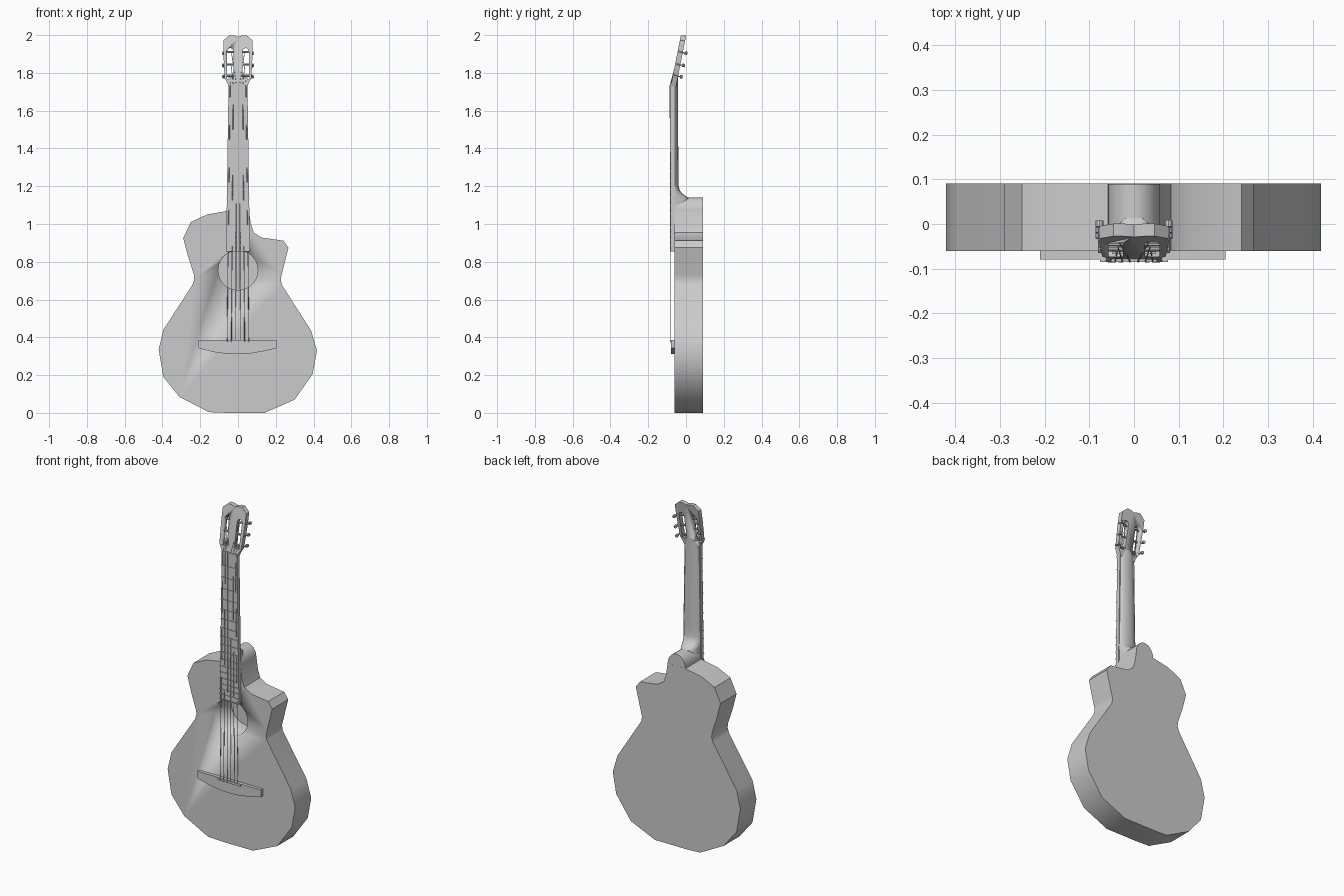
import bpy, bmesh, math
from mathutils import Vector

if "Cube" in bpy.data.objects:
    bpy.data.objects.remove(bpy.data.objects["Cube"])


def finish(name, bm, smooth=True):
    bmesh.ops.recalc_face_normals(bm, faces=bm.faces)
    me = bpy.data.meshes.new(name)
    bm.to_mesh(me)
    bm.free()
    ob = bpy.data.objects.new(name, me)
    bpy.context.collection.objects.link(ob)
    if smooth:
        bpy.ops.object.select_all(action='DESELECT')
        bpy.context.view_layer.objects.active = ob
        ob.select_set(True)
        bpy.ops.object.shade_smooth_by_angle(angle=math.radians(35))
    return ob


def loft(name, rings):
    bm = bmesh.new()
    loops = [[bm.verts.new(p) for p in ring] for ring in rings]
    n = len(loops[0])
    for a, b in zip(loops, loops[1:]):
        for i in range(n):
            j = (i + 1) % n
            bm.faces.new((a[i], a[j], b[j], b[i]))
    bm.faces.new(loops[0])
    bm.faces.new(loops[-1])
    return finish(name, bm)


def prism(name, pts, y0, y1, lean=lambda z: 0.0):
    """Extrude an x-z outline along y, optionally leaning with height."""
    return loft(name, [[(x, y + lean(z), z) for x, z in pts] for y in (y0, y1)])


def box(name, x, y, z):
    return prism(name, [(x[0], z[0]), (x[1], z[0]), (x[1], z[1]), (x[0], z[1])], *y)


def rod(name, a, b, r, sides=10):
    a, b = Vector(a), Vector(b)
    bm = bmesh.new()
    bmesh.ops.create_cone(bm, cap_ends=True, segments=sides, radius1=r, radius2=r,
                          depth=(b - a).length)
    rot = (b - a).to_track_quat('Z', 'Y')
    for v in bm.verts:
        v.co = rot @ v.co + (a + b) / 2
    return finish(name, bm)


def cut(ob, cutter):
    m = ob.modifiers.new("cut", 'BOOLEAN')
    m.object, m.solver, m.operation = cutter, 'EXACT', 'DIFFERENCE'
    bpy.context.view_layer.update()
    bpy.ops.object.select_all(action='DESELECT')
    bpy.context.view_layer.objects.active = ob
    ob.select_set(True)
    # the cut goes before the smoothing so that edges stay sharp
    bpy.ops.object.modifier_move_to_index(modifier=m.name, index=0)
    bpy.ops.object.modifier_apply(modifier=m.name)
    bpy.data.objects.remove(cutter)


# body with cutaway on the right shoulder
outline = [(-.155, .004), (-.31, .085), (-.395, .19), (-.42, .335), (-.395, .44),
           (-.24, .68), (-.231, .71), (-.234, .735), (-.265, .83), (-.29, .925),
           (-.25, 1.01), (-.165, 1.05), (-.055, 1.07), (.058, 1.07), (.068, 1.0),
           (.083, .955), (.125, .928), (.24, .912), (.267, .875), (.232, .735),
           (.226, .71), (.231, .68), (.387, .435), (.418, .33), (.395, .205),
           (.3, .07), (.14, 0), (-.06, 0)]
body = prism("body", outline, -.06, .09)

# sound hole
hole = [(.105 * math.cos(i * math.tau / 28), .755 + .105 * math.sin(i * math.tau / 28))
        for i in range(28)]
cut(body, prism("hole_cutter", hole, -.1, .086))

# heel tongue carried up from the back of the body
arc = [(.058 * math.cos(i * math.pi / 14), 1.07 + .07 * math.sin(i * math.pi / 14))
       for i in range(15)]
prism("heel", [(-.058, 1.0), (.058, 1.0)] + arc, -.055, .0895)

# rounded neck flaring into the heel: height, half width, depth
sections = [(1.775, .049, .024), (1.72, .049, .024), (1.25, .056, .027), (1.2, .057, .028),
            (1.18, .057, .033), (1.163, .057, .046), (1.148, .056, .064),
            (1.137, .054, .085), (1.05, .054, .09)]
loft("neck", [[(w * math.cos(t * math.pi / 14), -.067 + d * math.sin(t * math.pi / 14), z)
               for t in range(15)] for z, w, d in sections])

# fingerboard, nut and frets
prism("fingerboard", [(-.063, .855), (.063, .855), (.05, 1.735), (-.05, 1.735)], -.081, -.058)
box("nut", (-.05, .05), (-.085, -.062), (1.728, 1.74))
SADDLE, SCALE = .38, 1.35
for n in range(1, 19):
    z = SADDLE + SCALE / 2 ** (n / 12)
    w = .064 - .013 * (z - .855) / .88
    box(f"fret_{n}", (-w, w), (-.085, -.079), (z - .002, z + .002))

# bridge and saddle
prism("bridge", [(-.21, .385), (-.21, .343), (-.13, .322), (-.04, .311), (.04, .311),
                 (.13, .325), (.205, .343), (.205, .385)], -.079, -.058)
box("saddle", (-.076, .076), (-.085, -.075), (.372, .384))


# leaning slotted headstock
def lean(z):
    return max(0, z - 1.73) * .2


half = [(.05, 1.725), (.053, 1.74), (.071, 1.772), (.077, 1.9), (.077, 1.972), (.046, 1.999)]
head = half + [(.02, 1.998), (0, 1.99), (-.02, 1.998)] + [(-x, z) for x, z in reversed(half)]
headstock = prism("headstock", head, -.081, -.053, lean)
for s in (-1, 1):
    slot = [(s * (.041 + .016 * math.cos(t * math.pi / 8)), 1.915 + .016 * math.sin(t * math.pi / 8))
            for t in range(9)]
    slot += [(s * .025, 1.768), (s * .057, 1.768)]
    cut(headstock, prism("slot_cutter", slot, -.12, 0, lean))

# tuners: roller across the slot, post running back, button on its end
ROWS = (1.785, 1.845, 1.91)
for side, s in (("left", -1), ("right", 1)):
    for i, z in enumerate(ROWS):
        y = -.067 + lean(z)
        rod(f"roller_{side}_{i}", (s * .02, y, z), (s * .078, y, z), .006)
        rod(f"tuner_post_{side}_{i}", (s * .077, y - .008, z + .002), (s * .077, y + .026, z - .005), .0035)
        rod(f"tuner_button_{side}_{i}", (s * .077, y + .024, z - .004), (s * .077, y + .038, z - .007), .009)

# strings from saddle over the nut to the rollers
for i in range(6):
    k = (i - 2.5) / 2.5
    row = ROWS[i if i < 3 else 5 - i]
    slot_x = math.copysign(.034 + .004 * abs(k), k)
    path = [(k * .058, -.084, SADDLE - .004), (k * .042, -.0845, 1.735),
            (slot_x, -.073 + lean(row), row)]
    for j, (a, b) in enumerate(zip(path, path[1:])):
        rod(f"string_{i}_{j}", a, b, .0017, 6)
